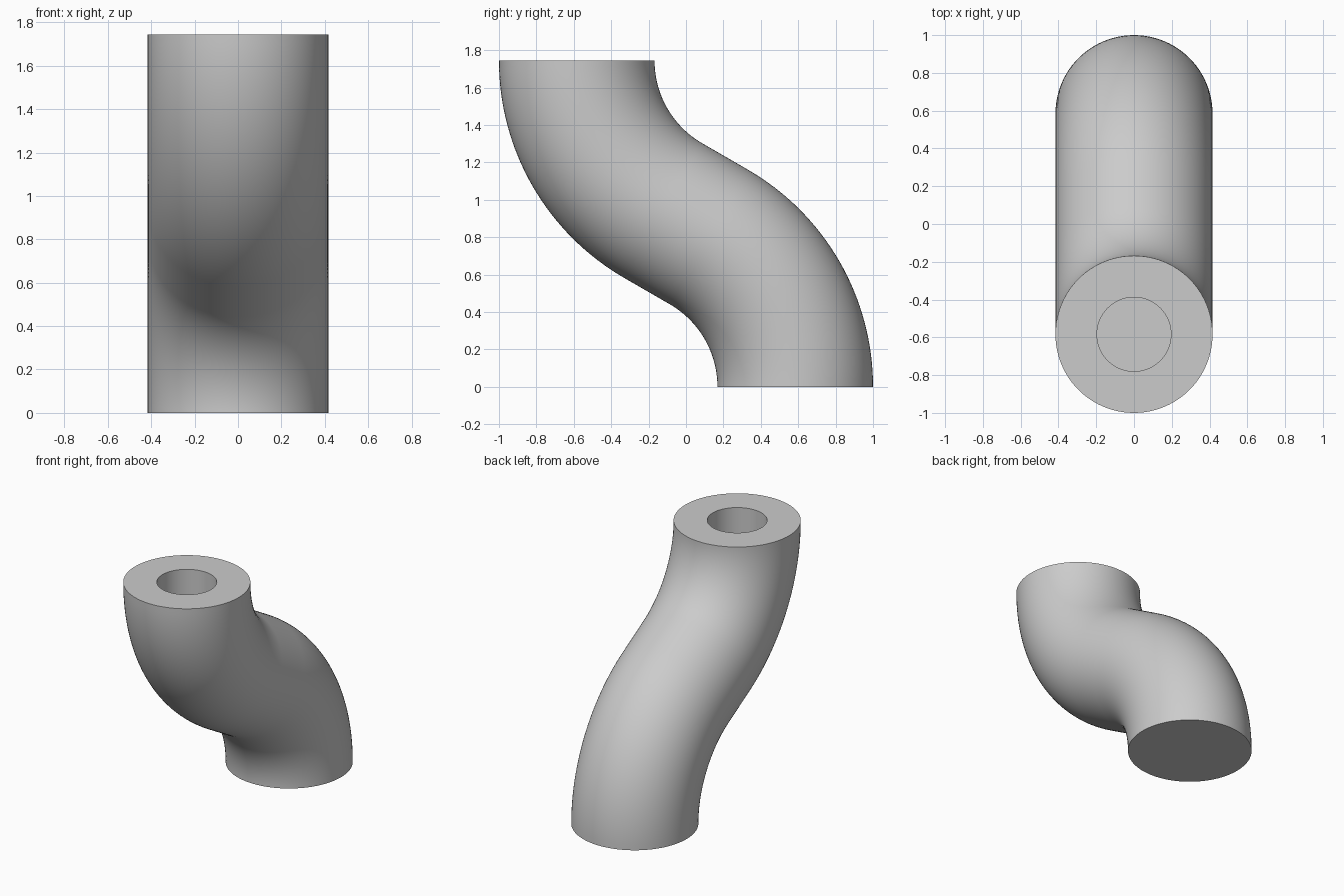
import bpy
import bmesh
from math import sin, cos, pi, radians

if "Cube" in bpy.data.objects:
    bpy.data.objects.remove(bpy.data.objects["Cube"], do_unlink=True)

SIDES = 96             # around the pipe
STEPS = 32             # along each bend
PIPE_R = 0.416
HOLE_R = 0.196
HOLE_DEPTH = 0.4
BEND_R = 0.926
BEND = radians(60)
END_Y = 1 - PIPE_R

# Straight middle length that makes the two bends meet both ends
straight = (2 * END_Y - 2 * BEND_R * (1 - cos(BEND))) / sin(BEND)
height = 2 * BEND_R * sin(BEND) + straight * cos(BEND)

# Lower bend stations: y, z, tilt, radius
lower = []
for i in range(STEPS + 1):
    a = BEND * i / STEPS
    lower.append((END_Y - BEND_R + BEND_R * cos(a), BEND_R * sin(a), a, PIPE_R))

# Upper bend is the lower one turned half round; then the blind hole
upper = [(-y, height - z, a, r) for y, z, a, r in reversed(lower)]
hole = [(-END_Y, height, 0, HOLE_R), (-END_Y, height - HOLE_DEPTH, 0, HOLE_R)]

bm = bmesh.new()


def ring(y, z, tilt, radius):
    verts = []
    for i in range(SIDES):
        t = 2 * pi * i / SIDES
        out = radius * sin(t)
        verts.append(bm.verts.new((radius * cos(t), y + out * cos(tilt), z + out * sin(tilt))))
    return verts


# Skin the rings, then close the base and the floor of the hole
rings = [ring(*station) for station in lower + upper + hole]
for a, b in zip(rings, rings[1:]):
    for i in range(SIDES):
        j = (i + 1) % SIDES
        bm.faces.new((a[i], a[j], b[j], b[i]))
bm.faces.new(rings[0])
bm.faces.new(rings[-1])
bmesh.ops.recalc_face_normals(bm, faces=bm.faces)

mesh = bpy.data.meshes.new("offset_pipe")
bm.to_mesh(mesh)
bm.free()
pipe = bpy.data.objects.new("offset_pipe", mesh)
bpy.context.collection.objects.link(pipe)

# Plain grey material
grey = bpy.data.materials.new("light_grey")
grey.use_nodes = True
colour = (0.6, 0.6, 0.6, 1)
grey.diffuse_color = colour
grey.node_tree.nodes["Principled BSDF"].inputs["Base Color"].default_value = colour
mesh.materials.append(grey)

# Smooth sides with crisp rims
bpy.ops.object.select_all(action="DESELECT")
pipe.select_set(True)
bpy.context.view_layer.objects.active = pipe
bpy.ops.object.shade_smooth_by_angle(angle=radians(30))
